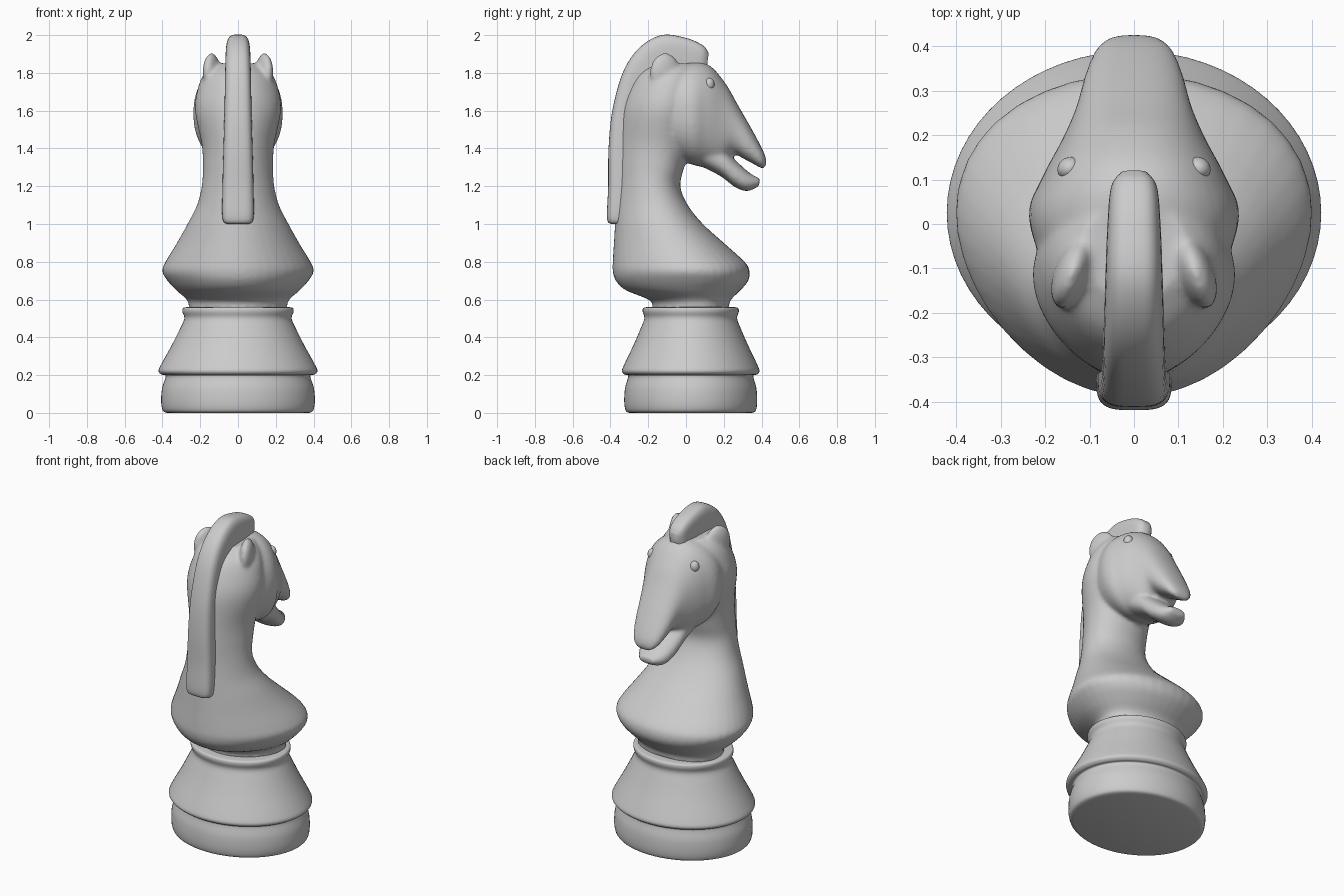
import bpy, bmesh
from math import sin, cos, pi
from mathutils import Matrix


def curve(pts, n):
    """Smooth interpolation through tuples of any length."""
    p = [pts[0]] + list(pts) + [pts[-1]]
    out = []
    for i in range(1, len(p) - 2):
        for j in range(n):
            t = j / n
            out.append([0.5 * (2 * b + (c - a) * t + (2 * a - 5 * b + 4 * c - d) * t * t
                               + (3 * b - a - 3 * c + d) * t ** 3)
                        for a, b, c, d in zip(*p[i - 1:i + 3])])
    return out + [list(pts[-1])]


def power(v, e):
    return (1 if v >= 0 else -1) * abs(v) ** e


def loft(bm, sections, n=6, e=1.0, taper=0.0, seg=40):
    """Skin rings given as (y, z of one side, y, z of the other, half width)."""
    rings = []
    for y1, z1, y2, z2, w in curve(sections, n):
        ring = []
        for k in range(seg):
            a = 2 * pi * k / seg
            c, s = power(cos(a), e), power(sin(a), e)
            ring.append(bm.verts.new((w * s * (1 + taper * c),
                                      (y1 + y2) / 2 + (y1 - y2) / 2 * c,
                                      (z1 + z2) / 2 + (z1 - z2) / 2 * c)))
        rings.append(ring)
    for a, b in zip(rings, rings[1:]):
        for k in range(seg):
            m = (k + 1) % seg
            bm.faces.new((a[k], a[m], b[m], b[k]))
    bm.faces.new(rings[0][::-1])
    bm.faces.new(rings[-1])


def finish(bm, name):
    bmesh.ops.recalc_face_normals(bm, faces=bm.faces)
    for f in bm.faces:
        f.smooth = True
    me = bpy.data.meshes.new(name)
    bm.to_mesh(me)
    bm.free()
    ob = bpy.data.objects.new(name, me)
    bpy.context.collection.objects.link(ob)
    return ob


def ellipsoid(bm, loc, radii, turn=0.0):
    m = (Matrix.Translation(loc) @ Matrix.Rotation(turn, 4, 'Z')
         @ Matrix.Diagonal((*radii, 1)))
    bmesh.ops.create_uvsphere(bm, u_segments=24, v_segments=16, radius=1, matrix=m)


# Turned oval pedestal: (radius, height)
profile = [(0.375, 0), (0.398, 0.012), (0.407, 0.06), (0.402, 0.13), (0.383, 0.195),
           (0.405, 0.203), (0.421, 0.222), (0.405, 0.26), (0.35, 0.36), (0.305, 0.45),
           (0.284, 0.50), (0.294, 0.535), (0.290, 0.555), (0.265, 0.56), (0.20, 0.562)]
bm = bmesh.new()
loft(bm, [(0.025 + r * 0.865, z, 0.025 - r * 0.865, z, r) for r, z in profile], n=4, seg=64)
base = finish(bm, "base")

# Chest and neck: (z, back y, front y, half width)
bm = bmesh.new()
body = [(0.55, -0.18, 0.23, 0.26), (0.595, -0.19, 0.235, 0.265), (0.65, -0.32, 0.29, 0.325),
        (0.70, -0.372, 0.33, 0.37), (0.75, -0.388, 0.337, 0.397), (0.80, -0.388, 0.31, 0.38),
        (0.90, -0.382, 0.20, 0.32), (1.0, -0.376, 0.09, 0.265), (1.1, -0.37, 0.01, 0.215),
        (1.2, -0.362, -0.03, 0.19), (1.3, -0.36, -0.01, 0.184), (1.42, -0.355, 0.02, 0.19),
        (1.6, -0.34, 0.05, 0.225), (1.72, -0.30, 0.06, 0.21), (1.80, -0.25, 0.06, 0.175),
        (1.85, -0.17, 0.04, 0.12)]
loft(bm, [(f, z, b, z, w) for z, b, f, w in body], taper=0.15)

# Head and upper muzzle
loft(bm, [(-0.17, 1.80, -0.10, 1.36, 0.19), (0.0, 1.855, 0.03, 1.315, 0.237),
          (0.115, 1.845, 0.10, 1.30, 0.205), (0.205, 1.75, 0.18, 1.30, 0.16),
          (0.275, 1.63, 0.25, 1.365, 0.13), (0.355, 1.49, 0.315, 1.34, 0.11),
          (0.412, 1.38, 0.38, 1.305, 0.083), (0.428, 1.325, 0.412, 1.29, 0.045)], e=0.9)

# Lower jaw
loft(bm, [(0.06, 1.50, 0.05, 1.32, 0.14), (0.18, 1.42, 0.18, 1.255, 0.13),
          (0.265, 1.335, 0.26, 1.195, 0.115), (0.34, 1.268, 0.325, 1.174, 0.09),
          (0.395, 1.24, 0.385, 1.20, 0.05)], e=0.85)

# Ears
for s in (-1, 1):
    ellipsoid(bm, (s * 0.14, -0.11, 1.80), (0.04, 0.085, 0.105), s * 0.35)

horse = finish(bm, "horse_body")
rm = horse.modifiers.new("fuse", 'REMESH')
rm.mode = 'VOXEL'
rm.voxel_size = 0.011
rm.use_smooth_shade = True
sm = horse.modifiers.new("soften", 'SMOOTH')
sm.factor = 0.5
sm.iterations = 8

# Mane: (outer y, z, inner y, z, half width)
bm = bmesh.new()
loft(bm, [(-0.395, 1.0, -0.33, 1.0, 0.055), (-0.418, 1.03, -0.30, 1.03, 0.082),
          (-0.412, 1.2, -0.28, 1.2, 0.082), (-0.41, 1.4, -0.27, 1.4, 0.077),
          (-0.39, 1.6, -0.25, 1.57, 0.072), (-0.335, 1.8, -0.20, 1.70, 0.069),
          (-0.25, 1.93, -0.14, 1.76, 0.067), (-0.13, 2.0, -0.08, 1.78, 0.064),
          (0.0, 1.985, -0.01, 1.79, 0.06), (0.09, 1.945, 0.07, 1.79, 0.052),
          (0.12, 1.905, 0.105, 1.79, 0.03)], e=0.6)
finish(bm, "mane")

# Eyes
for s, side in ((-1, "left"), (1, "right")):
    bm = bmesh.new()
    ellipsoid(bm, (s * 0.145, 0.125, 1.74), (0.028, 0.025, 0.034), -s * 0.5)
    finish(bm, side + "_eye")
